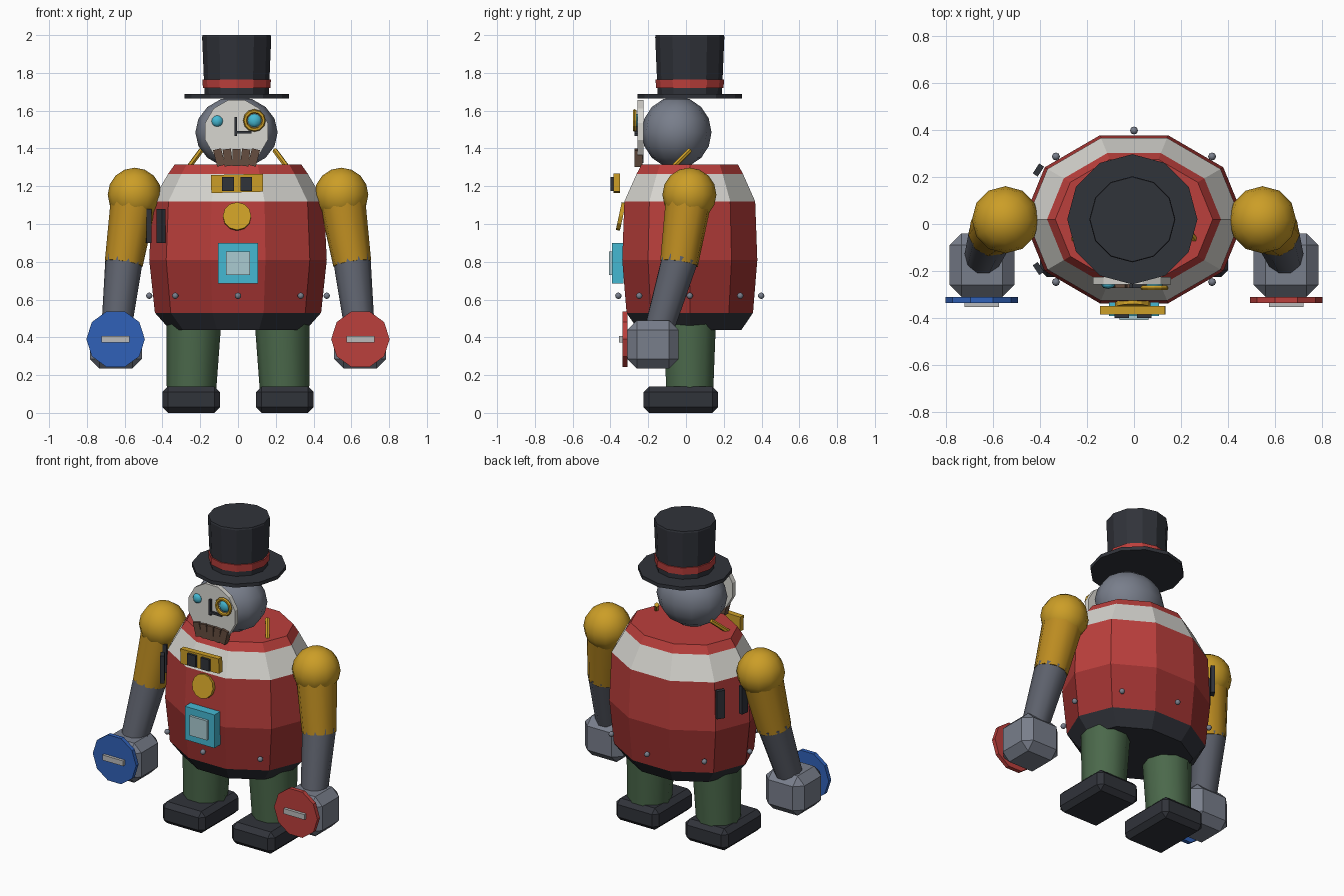
import bpy, bmesh, math
from mathutils import Vector, Matrix

if "Cube" in bpy.data.objects:
    bpy.data.objects.remove(bpy.data.objects["Cube"])

COLORS = {
    "red": (.50, .05, .045), "dark_red": (.34, .032, .03), "white": (.68, .67, .63),
    "gold": (.60, .34, .02), "dark_gold": (.50, .26, .015), "black": (.03, .033, .042),
    "steel": (.19, .21, .26), "iron": (.11, .12, .15), "green": (.07, .14, .07),
    "cyan": (.06, .48, .65), "glass": (.40, .60, .64), "blue": (.03, .12, .48),
    "brown": (.13, .075, .05), "silver": (.5, .5, .5),
}
MATS = {}
for key, c in COLORS.items():
    MATS[key] = bpy.data.materials.new(key)
    MATS[key].diffuse_color = (*c, 1)


def finish(name, bm, mats, smooth=0, bevel=0):
    bmesh.ops.recalc_face_normals(bm, faces=bm.faces)
    mesh = bpy.data.meshes.new(name)
    bm.to_mesh(mesh)
    bm.free()
    ob = bpy.data.objects.new(name, mesh)
    bpy.context.collection.objects.link(ob)
    for m in mats:
        mesh.materials.append(MATS[m])
    if bevel:
        mod = ob.modifiers.new("bevel", 'BEVEL')
        mod.width, mod.segments = bevel, 1
    if smooth:
        bpy.ops.object.select_all(action='DESELECT')
        ob.select_set(True)
        bpy.context.view_layer.objects.active = ob
        bpy.ops.object.shade_smooth_by_angle(angle=math.radians(smooth))
    return ob


def lathe(name, profile, n, centre, mats, sy=1.0, smooth=0):
    """Stack of n-sided rings (radius, z); one colour per band, capped both ends."""
    bm = bmesh.new()
    rings = []
    for r, z in profile:
        rings.append([bm.verts.new((centre[0] + r * math.cos(i * math.tau / n),
                                    centre[1] + r * sy * math.sin(i * math.tau / n), z))
                      for i in range(n)])
    used = list(dict.fromkeys(mats))
    for k in range(len(rings) - 1):
        a, b = rings[k], rings[k + 1]
        for i in range(n):
            j = (i + 1) % n
            bm.faces.new((a[i], a[j], b[j], b[i])).material_index = used.index(mats[k])
    bm.faces.new(rings[0]).material_index = used.index(mats[0])
    bm.faces.new(rings[-1]).material_index = used.index(mats[-1])
    return finish(name, bm, used, smooth)


def rod(name, p0, p1, r0, r1, n, mat, spin=0, smooth=0):
    """Tapered prism from p0 to p1."""
    p0, p1 = Vector(p0), Vector(p1)
    d = p1 - p0
    m = Matrix.Translation((p0 + p1) / 2) @ d.to_track_quat('Z', 'Y').to_matrix().to_4x4()
    bm = bmesh.new()
    bmesh.ops.create_cone(bm, cap_ends=True, segments=n, radius1=r0, radius2=r1,
                          depth=d.length, matrix=m @ Matrix.Rotation(spin, 4, 'Z'))
    return finish(name, bm, [mat], smooth)


def box(name, c, size, mat, bevel=0, rot=None):
    bm = bmesh.new()
    m = Matrix.Translation(c) @ (rot or Matrix()) @ Matrix.Diagonal((*size, 1))
    bmesh.ops.create_cube(bm, size=1, matrix=m)
    return finish(name, bm, [mat], 0, bevel)


def ball(name, c, radii, mat, u=12, v=8, smooth=50):
    bm = bmesh.new()
    bmesh.ops.create_uvsphere(bm, u_segments=u, v_segments=v, radius=1,
                              matrix=Matrix.Translation(c) @ Matrix.Diagonal((*radii, 1)))
    return finish(name, bm, [mat], smooth)


# barrel body
lathe("body", [(.36, .44), (.44, .53), (.47, .81), (.455, 1.12), (.37, 1.265), (.335, 1.315)],
      10, (0, .02), ["black", "dark_red", "red", "white", "red"], sy=.8)

# rivets around the lower body
for i in range(8):
    a = i * math.tau / 8
    ball(f"rivet_{i}", (.47 * math.cos(a), .02 + .378 * math.sin(a), .62), (.017,) * 3,
         "steel", 8, 6)

# vent bars on the left side
for i, deg in enumerate((-33, -11, 11, 33)):
    a = math.pi + math.radians(deg)
    box(f"vent_bar_{i}", (.485 * math.cos(a), .02 + .385 * math.sin(a), .99), (.025, .05, .18),
        "black", rot=Matrix.Rotation(a, 4, 'Z'))

# chest fittings
box("chest_plate", (-.005, -.367, 1.215), (.275, .036, .095), "gold",
    rot=Matrix.Rotation(math.radians(-1.5), 4, 'Y'))
for x in (-.053, .043):
    box("chest_slot", (x, -.385, 1.212), (.062, .03, .075), "black")
tilt = Vector((0, -math.cos(.21), math.sin(.21))) * .011
mid = Vector((-.005, -.345, 1.04))
rod("medallion", mid - tilt, mid + tilt, .075, .075, 12, "gold")
box("gauge_frame", (0, -.362, .793), (.212, .06, .215), "cyan")
box("gauge_glass", (0, -.395, .793), (.125, .026, .125), "glass")

# legs, boots, arms and hands
for s, side, disc in ((-1, "left", "blue"), (1, "right", "red")):
    rod(f"{side}_leg", (s * .247, .02, .1), (s * .233, .02, .52), .13, .147, 10, "green", smooth=40)
    box(f"{side}_boot", (s * .248, -.028, .07), (.305, .395, .14), "black", bevel=.03)
    shoulder, elbow, wrist = (s * .547, .018, 1.155), (s * .605, -.037, .79), (s * .643, -.14, .45)
    ball(f"{side}_shoulder", shoulder, (.143,) * 3, "gold", 12, 8)
    rod(f"{side}_upper_arm", elbow, shoulder, .102, .125, 10, "dark_gold", smooth=40)
    rod(f"{side}_forearm", wrist, (s * .602, -.03, .82), .08, .1, 10, "iron", smooth=40)
    box(f"{side}_hand", (s * .647, -.175, .362), (.275, .27, .255), "steel", bevel=.05)
    rod(f"{side}_palm_disc", (s * .648, -.31, .39), (s * .648, -.336, .39), .155, .155, 10, disc,
        spin=math.pi / 2)
    box(f"{side}_palm_bar", (s * .648, -.343, .39), (.148, .022, .034), "silver")
    # neck brace
    rod(f"{side}_neck_brace", (s * .265, -.075, 1.295), (s * .195, .02, 1.39), .014, .014, 6, "gold")

# head and face plate
ball("head", (-.008, -.05, 1.485), (.218, .185, .19), "steel", 12, 8)
plate = rod("face_plate", (-.008, -.225, 1.49), (-.008, -.257, 1.49), .172, .172, 12, "white",
            spin=math.pi / 12)
box("nose_bridge", (-.012, -.262, 1.517), (.015, .02, .1), "black")
box("nose_base", (.028, -.262, 1.485), (.085, .02, .014), "black")
ball("left_eye", (-.11, -.258, 1.545), (.03, .018, .03), "cyan", 8, 6)
ball("right_eye", (.087, -.262, 1.548), (.036, .02, .036), "cyan", 8, 6)

# monocle ring
bm = bmesh.new()
N, M = 12, 6
ring = [[bm.verts.new(((.049 + .011 * math.cos(b)) * math.cos(a) + .087,
                       -.272 + .011 * math.sin(b),
                       (.049 + .011 * math.cos(b)) * math.sin(a) + 1.548))
         for b in (j * math.tau / M for j in range(M))]
        for a in (i * math.tau / N for i in range(N))]
for i in range(N):
    for j in range(M):
        k, l = (i + 1) % N, (j + 1) % M
        bm.faces.new((ring[i][j], ring[k][j], ring[k][l], ring[i][l]))
finish("monocle", bm, ["gold"])

# moustache slats fanning out towards the top
for i in range(5):
    k = i - 2
    box(f"moustache_slat_{i}", (-.008 + k * .046, -.252, 1.352), (.044, .042, .09), "brown",
        rot=Matrix.Rotation(math.radians(7 * k), 4, 'Y'))

# top hat
lathe("hat_brim", [(.277, 1.664), (.277, 1.687)], 12, (-.007, .02), ["black"])
lathe("hat_crown", [(.17, 1.68), (.183, 1.99), (.18, 2.0)], 12, (-.007, .02), ["black"] * 2)
lathe("hat_band", [(.179, 1.72), (.181, 1.765)], 12, (-.007, .02), ["red"])

for m in bpy.data.materials:
    if m.users and not m.is_grease_pencil:
        m.use_nodes = True
        m.node_tree.nodes["Principled BSDF"].inputs["Base Color"].default_value = m.diffuse_color
